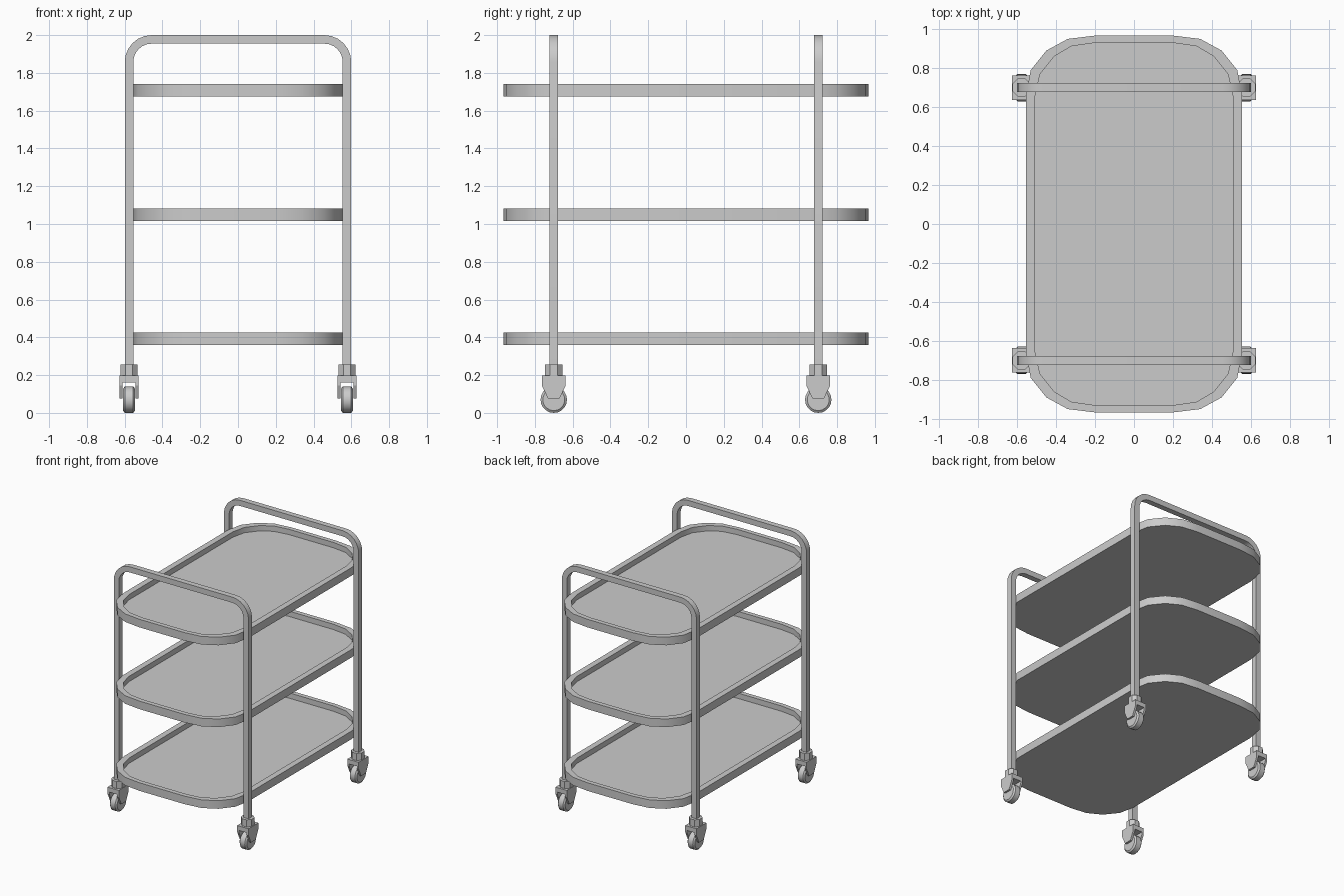
import bpy, bmesh, math
from mathutils import Vector

if "Cube" in bpy.data.objects:
    bpy.data.objects.remove(bpy.data.objects["Cube"])

POST_X, POST_Y = 0.577, 0.70


def finish(name, bm, smooth=None):
    bmesh.ops.recalc_face_normals(bm, faces=bm.faces)
    me = bpy.data.meshes.new(name)
    bm.to_mesh(me)
    bm.free()
    ob = bpy.data.objects.new(name, me)
    bpy.context.collection.objects.link(ob)
    if smooth:
        bpy.ops.object.select_all(action='DESELECT')
        ob.select_set(True)
        bpy.context.view_layer.objects.active = ob
        bpy.ops.object.shade_smooth_by_angle(angle=math.radians(smooth))
    return ob


def skin(bm, loops, closed=False, caps=True):
    """Bridge a list of equal-length vertex loops with quads."""
    rings = [[bm.verts.new(p) for p in lp] for lp in loops]
    pairs = list(zip(rings, rings[1:]))
    for a, b in pairs:
        n = len(a)
        for i in range(n):
            bm.faces.new((a[i], a[(i + 1) % n], b[(i + 1) % n], b[i]))
    if caps:
        bm.faces.new(rings[0])
        bm.faces.new(rings[-1])


def four_way(quarter):
    """Mirror a quarter outline into a full closed outline."""
    half = quarter + [(-x, y) for x, y in reversed(quarter)]
    return half + [(-x, -y) for x, y in half]


# Trays: shallow pans with raised rims
outer = four_way([(0.555, 0.66), (0.53, 0.79), (0.45, 0.89), (0.34, 0.95), (0.20, 0.967)])
inner = four_way([(0.507, 0.66), (0.482, 0.77), (0.41, 0.86), (0.32, 0.913), (0.20, 0.93)])
for name, z in (("bottom_tray", 0.36), ("middle_tray", 1.017), ("top_tray", 1.675)):
    bm = bmesh.new()
    skin(bm, [[(x, y, h) for x, y in o] for o, h in
              ((outer, z), (outer, z + 0.065), (inner, z + 0.065), (inner, z + 0.022))])
    finish(name, bm, 30)


# Frames: square tube swept along an arch
def frame(name, y0):
    h, r, top = 0.0225, 0.12, 1.9775
    right = [(POST_X, 0.24)]
    for i in range(7):
        a = math.radians(15 * i)
        right.append((POST_X - r + r * math.cos(a), top - r + r * math.sin(a)))
    path = [Vector(p) for p in right + [(-x, z) for x, z in reversed(right)]]
    loops = []
    for i, p in enumerate(path):
        d1 = (p - path[i - 1]).normalized() if i else Vector((0, 1))
        d2 = (path[i + 1] - p).normalized() if i < len(path) - 1 else Vector((0, -1))
        t = (d1 + d2).normalized()
        n = Vector((t.y, -t.x)) * h
        loops.append([(p.x + s * n.x, y0 + u * h, p.y + s * n.y)
                      for s, u in ((1, 1), (1, -1), (-1, -1), (-1, 1))])
    bm = bmesh.new()
    skin(bm, loops)
    finish(name, bm, 30)


# Casters: collar, fork with two cheeks, wheel
def caster(tag, cx, cy):
    bm = bmesh.new()
    ring = [(cx + 0.05 * math.cos(math.pi * (i + 0.5) / 4),
             cy + 0.05 * math.sin(math.pi * (i + 0.5) / 4)) for i in range(8)]
    skin(bm, [[(x, y, z) for x, y in ring] for z in (0.197, 0.255)])
    finish("collar_" + tag, bm)

    # inverted U section in x/z, narrowing in y toward the axle
    bm = bmesh.new()
    cheek = [(0.063, 0.198), (0.063, 0.145), (0.03, 0.075),
             (-0.03, 0.075), (-0.063, 0.145), (-0.063, 0.198)]
    for s in (-1, 1):
        skin(bm, [[(cx + s * x, cy + y, z) for y, z in cheek] for x in (0.034, 0.05)])
    plate = [(-0.063, 0.198), (0.063, 0.198), (0.063, 0.162), (-0.063, 0.162)]
    skin(bm, [[(cx + x, cy + y, z) for y, z in plate] for x in (-0.034, 0.034)])
    finish("fork_" + tag, bm)

    bm = bmesh.new()
    loops = []
    for x, r in ((-0.032, 0.058), (-0.022, 0.07), (0.022, 0.07), (0.032, 0.058)):
        loops.append([(cx + x, cy + r * math.cos(math.tau * i / 20),
                       0.07 + r * math.sin(math.tau * i / 20)) for i in range(20)])
    skin(bm, loops)
    finish("wheel_" + tag, bm, 40)


for end, sy in (("front", -1), ("back", 1)):
    frame(end + "_frame", sy * POST_Y)
    for side, sx in (("left", -1), ("right", 1)):
        caster(end + "_" + side, sx * POST_X, sy * POST_Y)
